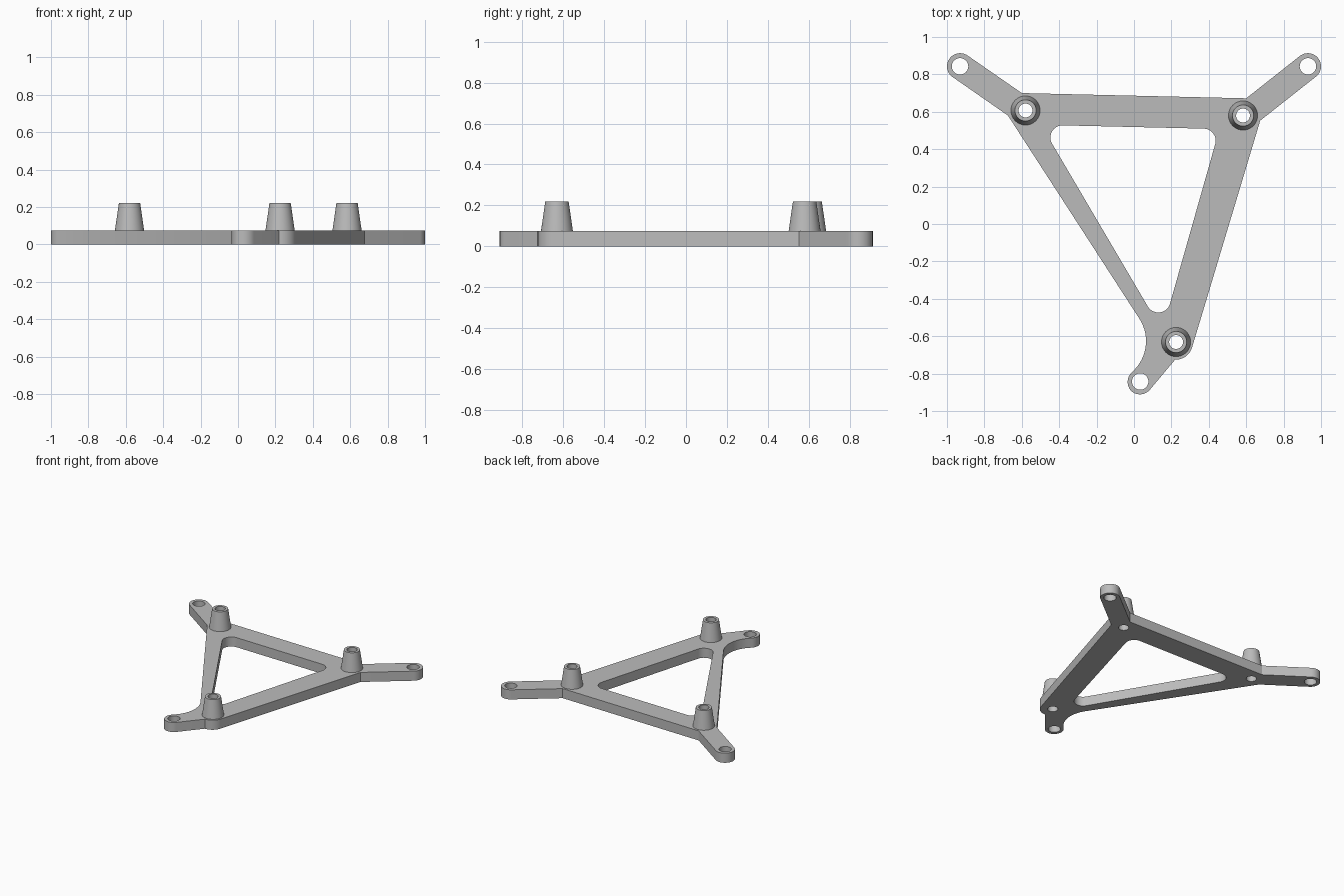
import bpy
import bmesh
from math import cos, sin, pi, radians
from mathutils import Vector

if "Cube" in bpy.data.objects:
    bpy.data.objects.remove(bpy.data.objects["Cube"], do_unlink=True)

PLATE_H, TOP = 0.075, 0.22
EAR_R, EAR_HOLE, BORE = 0.07, 0.044, 0.037
EARS = {"left": (0.93, 0.843, 38.5), "right": (-0.93, 0.843, 145), "front": (0.033, -0.842, 228.5)}
POSTS = {"left": (0.583, 0.58), "right": (-0.58, 0.607), "front": (0.225, -0.631)}

grey = bpy.data.materials.new("light grey plastic")
grey.use_nodes = True
colour = (0.5, 0.5, 0.5, 1)
grey.diffuse_color = colour
grey.node_tree.nodes["Principled BSDF"].inputs["Base Color"].default_value = colour


def circle(x, y, r, n=40):
    return [Vector((x + r * cos(2 * pi * i / n), y + r * sin(2 * pi * i / n))) for i in range(n)]


def ear(name):
    """Two corners that round into the semicircular end of an arm."""
    x, y, angle = EARS[name]
    d = Vector((cos(radians(angle)), sin(radians(angle))))
    n = Vector((-d.y, d.x))
    c = Vector((x, y)) + d * EAR_R
    return [(*(c - n * EAR_R), EAR_R), (*(c + n * EAR_R), EAR_R)]


def rounded(corners, steps=14):
    """Turn (x, y, radius) corners into a filleted outline."""
    out = []
    for i, (x, y, r) in enumerate(corners):
        p = Vector((x, y))
        if not r:
            out.append(p)
            continue
        a = (Vector(corners[i - 1][:2]) - p).normalized()
        b = (Vector(corners[(i + 1) % len(corners)][:2]) - p).normalized()
        half = a.angle(b) / 2
        centre = p + (a + b).normalized() * (r / sin(half))
        reach = r * cos(half) / sin(half)
        u, v = p + a * reach - centre, p + b * reach - centre
        sweep = u.angle_signed(v)
        for k in range(steps + 1):
            t = -sweep * k / steps
            out.append(centre + Vector((u.x * cos(t) - u.y * sin(t), u.x * sin(t) + u.y * cos(t))))
    return out


def finish(name, bm):
    bmesh.ops.recalc_face_normals(bm, faces=bm.faces[:])
    mesh = bpy.data.meshes.new(name)
    bm.to_mesh(mesh)
    bm.free()
    mesh.materials.append(grey)
    obj = bpy.data.objects.new(name, mesh)
    bpy.context.collection.objects.link(obj)
    bpy.ops.object.select_all(action="DESELECT")
    obj.select_set(True)
    bpy.context.view_layer.objects.active = obj
    bpy.ops.object.shade_smooth_by_angle(angle=radians(30))
    return obj


# Flat triangular frame with three arms, a window and screw holes
outline = rounded([
    (0.6, 0.672, 0), (-0.6, 0.7, 0), *ear("right"),
    (-0.674, 0.58, 0), (0.125, -0.655, 0.22), *ear("front"),
    (0.22, -0.725, 0), (0.291, -0.725, 0.09), (0.675, 0.553, 0), *ear("left")])
window = rounded([(-0.497, 0.53, 0.065), (0.151, -0.572, 0.065), (0.457, 0.508, 0.065)])
loops = [outline, window]
loops += [circle(x, y, EAR_HOLE) for x, y, _ in EARS.values()]
loops += [circle(x, y, BORE) for x, y in POSTS.values()]

bm = bmesh.new()
for loop in loops:
    verts = [bm.verts.new((p.x, p.y, 0)) for p in loop]
    for i, v in enumerate(verts):
        bm.edges.new((verts[i - 1], v))
bmesh.ops.triangle_fill(bm, edges=bm.edges[:], use_beauty=True, normal=(0, 0, 1))
extruded = bmesh.ops.extrude_face_region(bm, geom=bm.faces[:], use_keep_orig=True)
top_verts = [g for g in extruded["geom"] if isinstance(g, bmesh.types.BMVert)]
bmesh.ops.translate(bm, verts=top_verts, vec=(0, 0, PLATE_H))
finish("frame_plate", bm)

# Hollow tapered standoffs
profile = [(BORE, PLATE_H), (BORE, TOP), (0.057, TOP), (0.078, PLATE_H)]
for name, (x, y) in POSTS.items():
    bm = bmesh.new()
    rings = [[bm.verts.new((p.x, p.y, z)) for p in circle(0, 0, r)] for r, z in profile]
    for lower, upper in zip(rings, rings[1:]):
        for i in range(len(lower)):
            bm.faces.new((lower[i - 1], lower[i], upper[i], upper[i - 1]))
    post = finish(name + "_standoff", bm)
    post.location = (x, y, 0)
